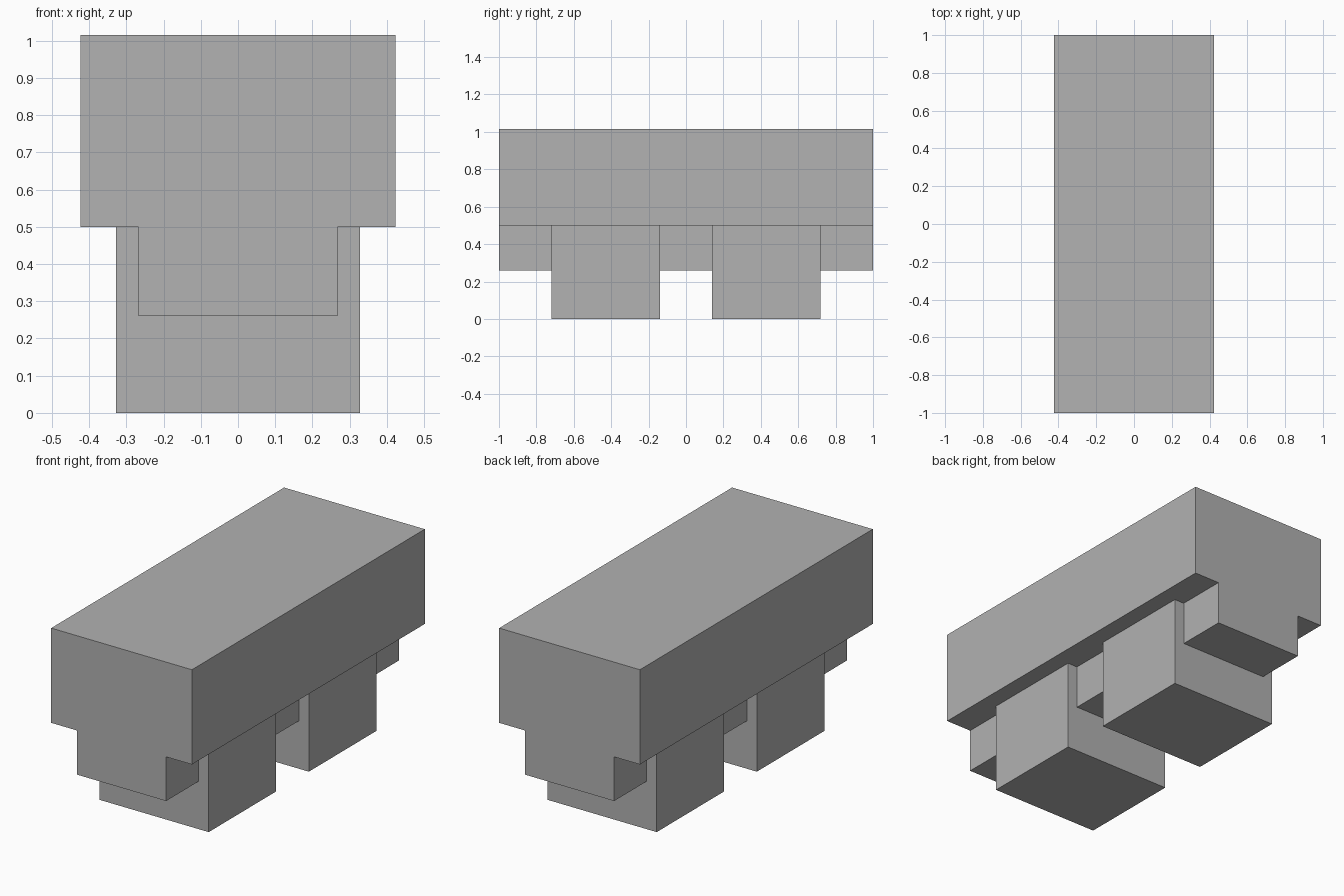
import bpy
import bmesh
from mathutils import Vector

cube = bpy.data.objects.get("Cube")
if cube:
    bpy.data.objects.remove(cube, do_unlink=True)

# One flat grey for everything
grey = bpy.data.materials.new("plain_grey")
grey.use_nodes = True
colour = (0.445, 0.445, 0.445, 1)
grey.diffuse_color = colour
grey.node_tree.nodes["Principled BSDF"].inputs["Base Color"].default_value = colour

HALF_WIDTH, TOP = 0.423, 1.015
KEEL_HALF, KEEL_BOTTOM = 0.268, 0.26
SHOULDER = 0.5
BLOCK_HALF = 0.328


def extrude_profile(name, profile, y_start, y_end):
    """Extrude an x-z outline along y into a closed solid."""
    bm = bmesh.new()
    face = bm.faces.new([bm.verts.new((x, y_start, z)) for x, z in profile])
    result = bmesh.ops.extrude_face_region(bm, geom=[face])
    moved = [v for v in result["geom"] if isinstance(v, bmesh.types.BMVert)]
    bmesh.ops.translate(bm, verts=moved, vec=Vector((0, y_end - y_start, 0)))
    bmesh.ops.recalc_face_normals(bm, faces=bm.faces)
    mesh = bpy.data.meshes.new(name)
    bm.to_mesh(mesh)
    bm.free()
    mesh.materials.append(grey)
    obj = bpy.data.objects.new(name, mesh)
    bpy.context.collection.objects.link(obj)
    return obj


# Long body with a narrower keel under it, in one T-shaped section
right_half = [(KEEL_HALF, KEEL_BOTTOM), (KEEL_HALF, SHOULDER),
              (HALF_WIDTH, SHOULDER), (HALF_WIDTH, TOP)]
left_half = [(-x, z) for x, z in reversed(right_half)]
extrude_profile("body_with_keel", right_half + left_half, -1, 1)

# Two support blocks, straddling the keel
block = [(-BLOCK_HALF, 0), (BLOCK_HALF, 0),
         (BLOCK_HALF, SHOULDER), (-BLOCK_HALF, SHOULDER)]
for name, side in (("front_block", -1), ("back_block", 1)):
    extrude_profile(name, block, side * 0.14, side * 0.72)
